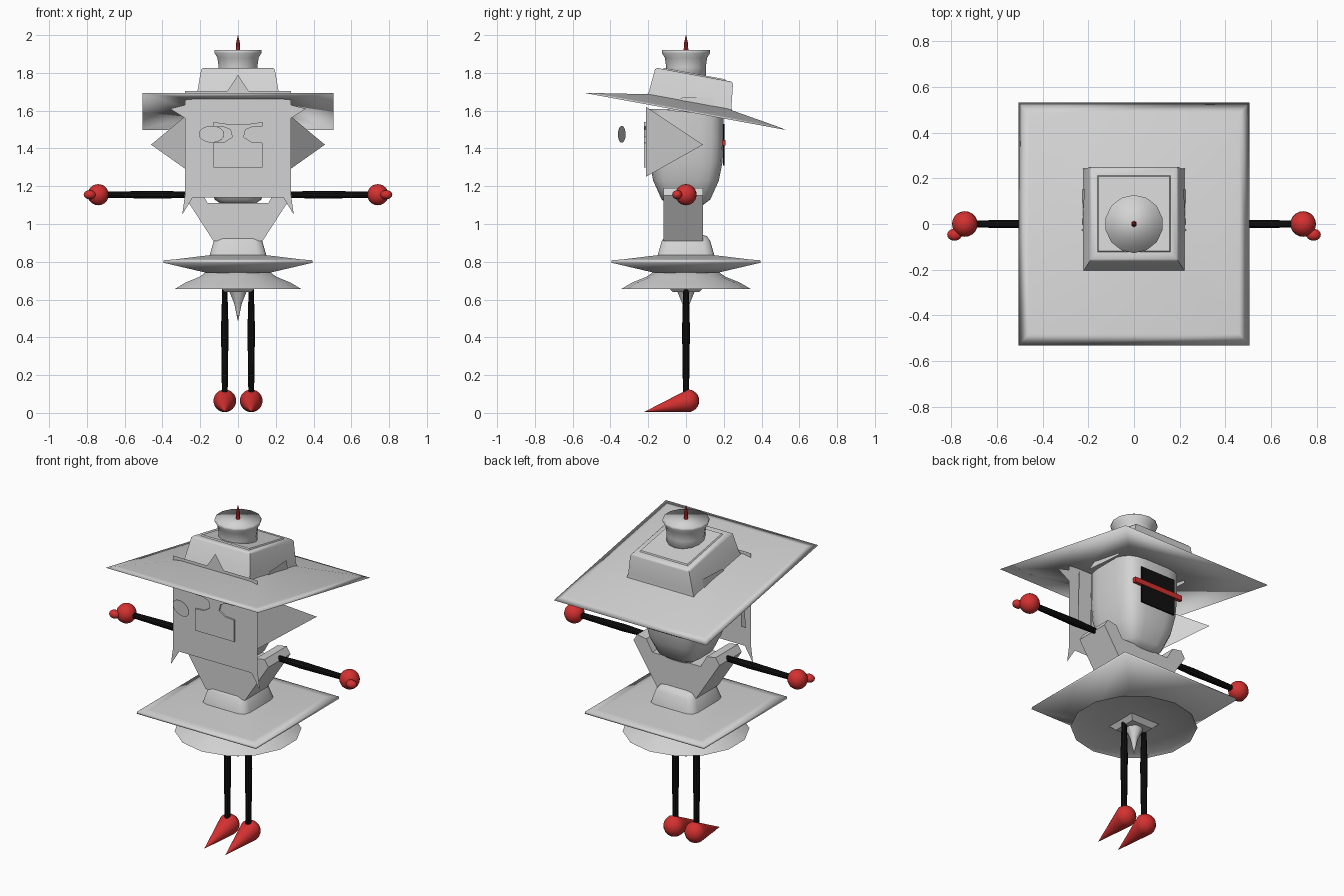
import bpy, bmesh, math
from mathutils import Matrix, Vector

cube = bpy.data.objects.get("Cube")
if cube:
    bpy.data.objects.remove(cube, do_unlink=True)


def material(name, rgb):
    m = bpy.data.materials.new(name)
    m.use_nodes = True
    m.diffuse_color = (*rgb, 1)
    m.node_tree.nodes["Principled BSDF"].inputs["Base Color"].default_value = (*rgb, 1)
    return m


GREY = material("pale grey", (0.65, 0.65, 0.65))
RED = material("red", (0.66, 0.03, 0.03))
BLACK = material("black", (0.005, 0.005, 0.005))
SQUARE = 1e9


def finish(name, bm, mat, angle=35, matrix=None, solid=True):
    if solid:
        bmesh.ops.recalc_face_normals(bm, faces=bm.faces)
    if matrix:
        bm.transform(matrix)
    me = bpy.data.meshes.new(name)
    bm.to_mesh(me)
    bm.free()
    me.materials.append(mat)
    for p in me.polygons:
        p.use_smooth = angle > 0
    if 0 < angle < 180:
        me.set_sharp_from_angle(angle=math.radians(angle))
    ob = bpy.data.objects.new(name, me)
    bpy.context.scene.collection.objects.link(ob)
    return ob


def loft(name, rings, mat, n=4, power=SQUARE, angle=35, matrix=None):
    """Stack of superellipse rings: (z, half x[, half y[, y centre]])."""
    bm = bmesh.new()
    loops = []
    for z, hx, *rest in rings:
        hy = rest[0] if rest else hx
        yc = rest[1] if len(rest) > 1 else 0
        loop = []
        for i in range(n):
            a = math.tau * (i + 0.5) / n
            c, s = math.cos(a), math.sin(a)
            x = math.copysign(abs(c) ** (2 / power), c)
            y = math.copysign(abs(s) ** (2 / power), s)
            loop.append(bm.verts.new((hx * x, hy * y + yc, z)))
        loops.append(loop)
    for lo, hi in zip(loops, loops[1:]):
        for i in range(n):
            j = (i + 1) % n
            bm.faces.new((lo[i], lo[j], hi[j], hi[i]))
    bm.faces.new(loops[0][::-1])
    bm.faces.new(loops[-1])
    return finish(name, bm, mat, angle, matrix)


def outline(name, pts, mat, y0, depth=0, mirror=True):
    """Front outline in x, z, optionally mirrored and given depth."""
    if mirror:
        pts = pts + [(-x, z) for x, z in reversed(pts) if x]
    bm = bmesh.new()
    face = bm.faces.new([bm.verts.new((x, y0, z)) for x, z in pts])
    if depth:
        new = bmesh.ops.extrude_face_region(bm, geom=[face])["geom"]
        moved = [v for v in new if isinstance(v, bmesh.types.BMVert)]
        bmesh.ops.translate(bm, verts=moved, vec=(0, depth, 0))
    return finish(name, bm, mat, 0, None, bool(depth))


def sheet(name, pts, mat):
    bm = bmesh.new()
    bm.faces.new([bm.verts.new(p) for p in pts])
    return finish(name, bm, mat, 0, None, False)


def ball(name, centre, size, mat):
    bm = bmesh.new()
    bmesh.ops.create_uvsphere(bm, u_segments=20, v_segments=12, radius=1)
    m = Matrix.Translation(centre) @ Matrix.Diagonal((*size, 1))
    return finish(name, bm, mat, 180, m)


def box(name, centre, size, mat):
    bm = bmesh.new()
    bmesh.ops.create_cube(bm, size=1)
    return finish(name, bm, mat, 0, Matrix.Translation(centre) @ Matrix.Diagonal((*size, 1)))


def limb(name, a, b):
    """Slim spindle from a to b."""
    a, b = Vector(a), Vector(b)
    d = b - a
    m = Matrix.Translation(a) @ d.to_track_quat("Z", "Y").to_matrix().to_4x4()
    rings = [(t * d.length, r) for t, r in ((0, 0.014), (0.4, 0.021), (1, 0.016))]
    return loft(name, rings, BLACK, 10, 2, matrix=m)


# Tilted hat
tilt = Matrix.Translation((0, 0, 1.595)) @ Matrix.Rotation(math.radians(-10.4), 4, "X")
loft("hat_brim", [(0.03, 0.2, 0.2), (0, 0.505, 0.54), (0.01, 0.46, 0.49), (0.055, 0.22, 0.21)],
     GREY, angle=180, matrix=tilt)
loft("hat_crown", [(0.03, 0.23, 0.235, 0.01), (0.07, 0.215, 0.222, 0.01), (0.19, 0.195, 0.21, 0.008),
                   (0.2, 0.185, 0.2, 0.008), (0.2, 0.16, 0.17, 0.008), (0.206, 0.155, 0.165, 0.008)],
     GREY, angle=50, matrix=tilt)
loft("hat_knob", [(1.76, 0.108), (1.83, 0.105), (1.88, 0.112), (1.905, 0.127), (1.92, 0.127)],
     GREY, 14, 2, 180)
loft("hat_spike", [(1.91, 0.013), (1.96, 0.01), (2, 0.001)], RED, 10, 2)

# Head, with painted panel and stripe on the back
loft("head", [(1.10, 0.08, 0.09), (1.13, 0.125, 0.13), (1.23, 0.165, 0.175),
              (1.33, 0.185, 0.195), (1.45, 0.195, 0.2), (1.61, 0.195, 0.2)],
     GREY, 20, 4, 50)
box("back_panel", (0, 0.2, 1.42), (0.23, 0.008, 0.22), BLACK)
box("back_stripe", (0, 0.2, 1.43), (0.33, 0.02, 0.03), RED)

# Thin face plate with jagged corners, raised nose and brow, floating eyeglass
outline("face_plate", [(0.24, 1.14), (0.295, 1.05), (0.28, 1.16), (0.28, 1.56), (0.36, 1.61),
                       (0.28, 1.63), (0.28, 1.705), (0.055, 1.705), (0, 1.79)], GREY, -0.214)
outline("nose_and_brow", [(0.13, 1.3), (0.13, 1.43), (0.07, 1.435), (0.03, 1.46), (0.04, 1.5),
                          (0.08, 1.515), (0.13, 1.515), (0.13, 1.54), (0.06, 1.53)],
        GREY, -0.223, 0.02)
lens = Matrix.Translation((-0.14, -0.34, 1.475)) @ Matrix.Rotation(math.radians(-16), 4, "Z") \
    @ Matrix.Rotation(math.radians(90), 4, "X")
loft("eyeglass", [(-0.001, 0.07, 0.044), (0.001, 0.07, 0.044)], GREY, 24, 2, matrix=lens)

# Torso and flared skirts
outline("torso", [(0.13, 0.91), (0.285, 1.15), (0.26, 1.19), (0.2, 1.18), (0.16, 1.11)],
        GREY, -0.12, 0.21)
loft("waist", [(0.79, 0.16), (0.84, 0.15), (0.91, 0.13), (0.935, 0.112), (0.945, 0.08)],
     GREY, 12, 7, 60)
loft("square_skirt", [(0.74, 0.16), (0.795, 0.395), (0.808, 0.393), (0.812, 0.34), (0.835, 0.15)],
     GREY, angle=180)
loft("round_skirt", [(0.665, 0.1), (0.668, 0.32), (0.655, 0.345), (0.69, 0.285), (0.72, 0.21),
                     (0.755, 0.16)], GREY, 14, 2, 60)
loft("hub", [(0.64, 0.07), (0.67, 0.1)], GREY)
loft("under_spike", [(0.49, 0.002), (0.58, 0.022), (0.66, 0.058)], GREY, 8, 2, 60)

# Paired parts
for side, s in (("left", 1), ("right", -1)):
    sheet(side + "_ear_spike", [(0.22 * s, -0.212, 1.62), (0.22 * s, -0.212, 1.25),
                                (0.46 * s, 0.09, 1.42)], GREY)
    sheet(side + "_hat_prong", [(0.235 * s, -0.1, 1.6), (0.235 * s, 0.15, 1.58),
                                (0.215 * s, 0.15, 1.67), (0.225 * s, -0.02, 1.67)], GREY)
    limb(side + "_arm", (0.22 * s, 0, 1.155), (0.71 * s, 0, 1.155))
    ball(side + "_hand", (0.74 * s, 0, 1.155), (0.056, 0.056, 0.056), RED)
    ball(side + "_thumb", (0.785 * s, -0.047, 1.155), (0.032, 0.026, 0.024), RED)
    limb(side + "_leg", (0.07 * s, 0, 0.67), (0.07 * s, 0, 0.1))
    # Teardrop foot: a ball whose front is drawn out to a low point
    foot = ball(side + "_foot", (0.07 * s, 0.01, 0.064), (0.06, 0.06, 0.06), RED)
    for v in foot.data.vertices:
        if v.co.y < 0.01:
            t = (0.01 - v.co.y) / 0.06
            width = (1 - t) / max(math.sqrt(1 - min(t * t, 1)), 1e-4)
            v.co.x = 0.07 * s + (v.co.x - 0.07 * s) * width
            v.co.z = 0.064 - 0.058 * t + (v.co.z - 0.064) * width
            v.co.y = 0.01 - 0.23 * t
        v.co.z = max(v.co.z, 0)
